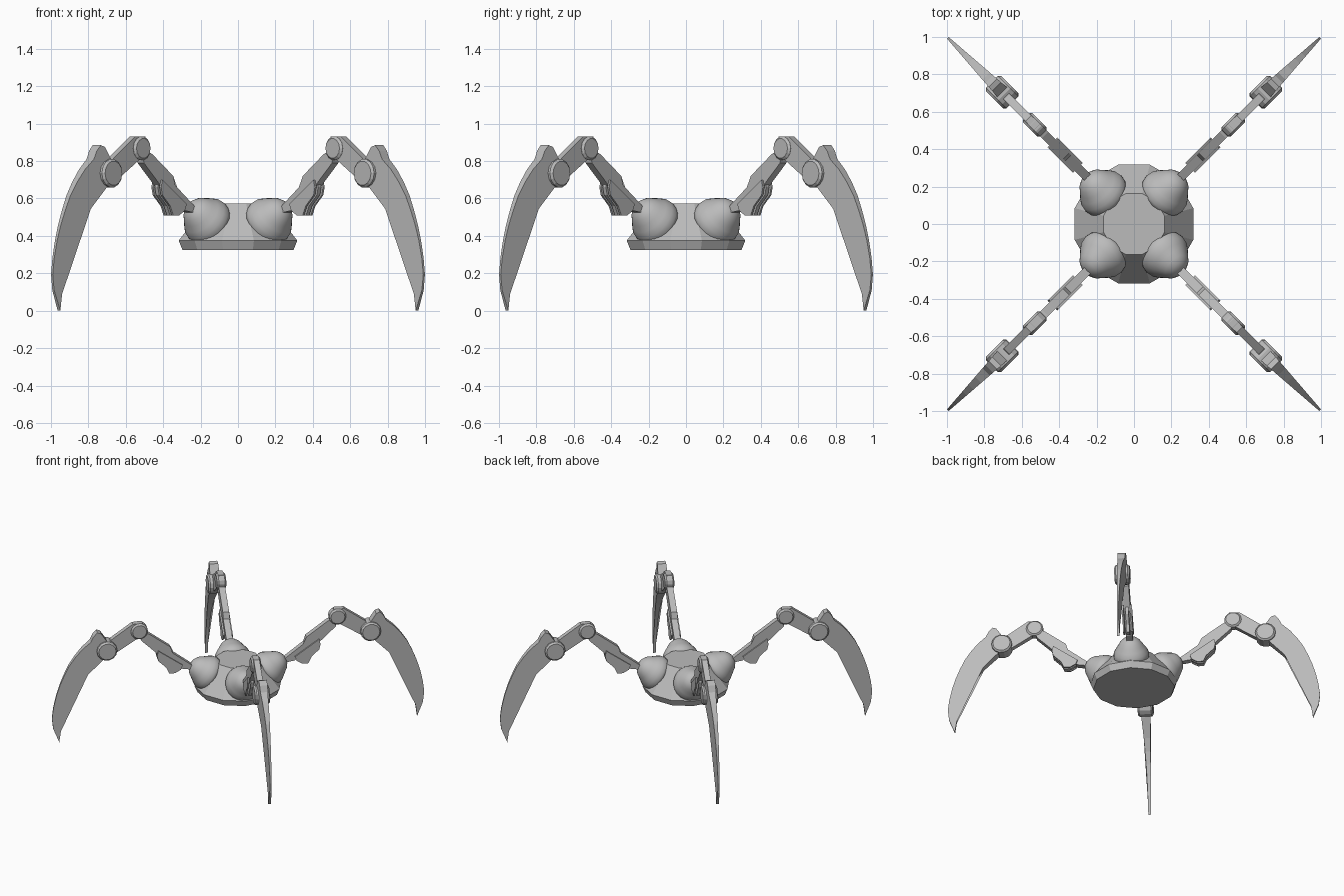
import bpy, bmesh, math
from mathutils import Matrix, Vector

if "Cube" in bpy.data.objects:
    bpy.data.objects.remove(bpy.data.objects["Cube"])

R2 = math.sqrt(2)
grey = bpy.data.materials.new("metal_grey")
grey.diffuse_color = (0.5, 0.5, 0.5, 1)
grey.use_nodes = True
grey.node_tree.nodes["Principled BSDF"].inputs["Base Color"].default_value = grey.diffuse_color


def finish(bm, name, smooth=False):
    """Turn a bmesh into a mesh with outward normals and the grey metal."""
    bmesh.ops.remove_doubles(bm, verts=bm.verts, dist=1e-5)
    bmesh.ops.recalc_face_normals(bm, faces=bm.faces)
    for f in bm.faces:
        f.smooth = smooth
    me = bpy.data.meshes.new(name)
    bm.to_mesh(me)
    bm.free()
    me.materials.append(grey)
    return me


def place(me, name, angle=0.0):
    ob = bpy.data.objects.new(name, me)
    ob.rotation_euler.z = angle
    bpy.context.collection.objects.link(ob)
    return ob


def plate(name, pts, half, offset=0.0):
    """Side profile (x, z) on the diagonal, thickened by half(s) each way."""
    bm = bmesh.new()
    sides = []
    for sign in (-1, 1):
        sides.append([bm.verts.new((x * R2, offset + sign * half(x * R2), z))
                      for x, z in pts])
    a, b = sides
    bm.faces.new(a)
    bm.faces.new(b[::-1])
    n = len(pts)
    for i in range(n):
        j = (i + 1) % n
        bm.faces.new((a[i], b[i], b[j], a[j]))
    bmesh.ops.triangulate(bm, faces=[f for f in bm.faces if len(f.verts) > 4])
    return finish(bm, name)


def lathe(name, profile, sides, matrix, smooth=False, phase=0.0):
    """Revolve (radius, height) pairs around the local z axis."""
    bm = bmesh.new()
    rings = []
    for r, h in profile:
        rings.append([bm.verts.new((r * math.cos(phase + 2 * math.pi * k / sides),
                                    r * math.sin(phase + 2 * math.pi * k / sides), h))
                      for k in range(sides)])
    for lo, hi in zip(rings, rings[1:]):
        for k in range(sides):
            j = (k + 1) % sides
            bm.faces.new((lo[k], lo[j], hi[j], hi[k]))
    bm.faces.new(rings[0][::-1])
    bm.faces.new(rings[-1])
    bm.transform(matrix)
    return finish(bm, name, smooth)


def joint(name, x, z, r, half):
    """Round pivot with chamfered rims, lying across the leg."""
    m = Matrix.Translation((x * R2, 0, z)) @ Matrix.Rotation(math.pi / 2, 4, 'X')
    c = 0.012
    return lathe(name, [(r - c, -half), (r, -half + c), (r, half - c), (r - c, half)],
                 14, m)


# Twelve-sided body
k = 1 / math.cos(math.pi / 12)
body = lathe("body", [(0.297 * k, 0.325), (0.317 * k, 0.375), (0.163 * k, 0.572)],
             12, Matrix.Identity(4), phase=math.pi / 12)
place(body, "body")

# Bell-shaped socket, tilted up and outward
axis = Vector((math.cos(math.radians(35)), 0, math.sin(math.radians(35))))
tilt = Matrix.Translation((0.23, 0, 0.475)) @ axis.to_track_quat('Z', 'Y').to_matrix().to_4x4()
bell = [(0.13, -0.03), (0.135, 0.0), (0.13, 0.03), (0.112, 0.06), (0.093, 0.088),
        (0.076, 0.115), (0.05, 0.138), (0.025, 0.148), (0.005, 0.15)]

# Side profiles of the leg parts
inner_arm = [(0.475, 0.837), (0.363, 0.72), (0.352, 0.67), (0.25, 0.56), (0.235, 0.52),
             (0.30, 0.535), (0.42, 0.655), (0.52, 0.79), (0.53, 0.87)]
bracket = [(0.43, 0.70), (0.30, 0.57), (0.31, 0.535), (0.34, 0.51), (0.372, 0.51),
           (0.388, 0.56), (0.43, 0.618), (0.437, 0.66)]
outer_arm = [(0.51, 0.93), (0.565, 0.93), (0.68, 0.815), (0.71, 0.72), (0.66, 0.70),
             (0.55, 0.80), (0.50, 0.84)]
claw = [(0.735, 0.875), (0.755, 0.885), (0.775, 0.855), (0.79, 0.81), (0.834, 0.755),
        (0.872, 0.69), (0.905, 0.62), (0.93, 0.545), (0.953, 0.465), (0.972, 0.38),
        (0.987, 0.285), (0.995, 0.195), (0.988, 0.11), (0.957, 0.0),
        (0.948, 0.09), (0.928, 0.22), (0.91, 0.30), (0.885, 0.38), (0.85, 0.465),
        (0.805, 0.545), (0.725, 0.66), (0.70, 0.72), (0.70, 0.80)]

leg_parts = {
    "socket": lathe("socket", bell, 24, tilt, smooth=True),
    "inner_arm": plate("inner_arm", inner_arm, lambda s: 0.024),
    "bracket_left": plate("bracket_left", bracket, lambda s: 0.006, 0.031),
    "bracket_right": plate("bracket_right", bracket, lambda s: 0.006, -0.031),
    "bracket_core": plate("bracket_core", bracket, lambda s: 0.012),
    "knee_joint": joint("knee_joint", 0.53, 0.868, 0.065, 0.035),
    "outer_arm": plate("outer_arm", outer_arm, lambda s: 0.022),
    "claw_joint": joint("claw_joint", 0.705, 0.735, 0.077, 0.057),
    "claw": plate("claw", claw, lambda s: 0.037 - (s - 0.99) * 0.074),
}

# Four identical legs on the diagonals
for i, corner in enumerate(("back_right", "back_left", "front_left", "front_right")):
    for name, me in leg_parts.items():
        place(me, f"{corner}_{name}", math.pi / 4 + i * math.pi / 2)
